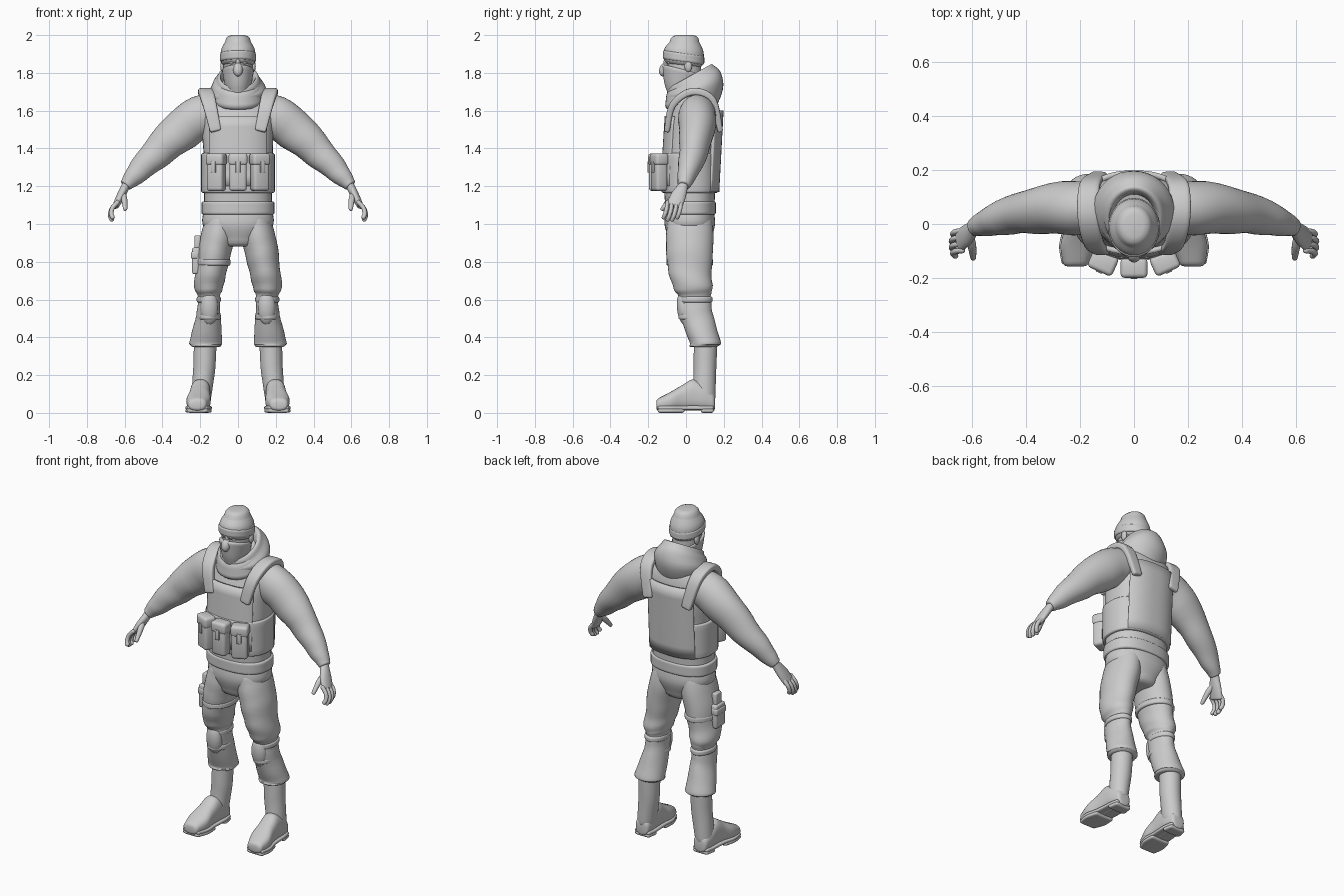
import bpy, bmesh, math
from mathutils import Vector, Matrix

if "Cube" in bpy.data.objects:
    bpy.data.objects.remove(bpy.data.objects["Cube"])

grey = bpy.data.materials.new("light_grey")
grey.use_nodes = True
grey.diffuse_color = (0.6, 0.6, 0.6, 1)
grey.node_tree.nodes["Principled BSDF"].inputs["Base Color"].default_value = grey.diffuse_color
X, Y, Z = Matrix.Identity(3)


def finish(name, bm, mirror=False):
    bmesh.ops.recalc_face_normals(bm, faces=bm.faces)
    mesh = bpy.data.meshes.new(name)
    bm.to_mesh(mesh)
    bm.free()
    mesh.materials.append(grey)
    part = bpy.data.objects.new(name, mesh)
    bpy.context.collection.objects.link(part)
    bpy.ops.object.select_all(action='DESELECT')
    part.select_set(True)
    bpy.context.view_layer.objects.active = part
    bpy.ops.object.shade_smooth_by_angle(angle=math.radians(50))
    if mirror:
        part.modifiers.new("mirror", 'MIRROR')
    return part


def ring(z, wide, deep, x=0.0, y=0.02, tilt=0.0):
    """A level ring of the given half width and half depth, tilted along y."""
    return (x, y, z, wide, deep, tilt)


def spline(stations, t):
    """Smooth interpolation through the stations."""
    last = len(stations) - 1
    i = min(int(t), last - 1)
    f = t - i
    before, start, end, after = (stations[max(0, min(last, i + k))] for k in (-1, 0, 1, 2))
    result = []
    for p, a, b, n in zip(before, start, end, after):
        slope_in, slope_out = (b - p) / 2, (n - a) / 2
        ease = f * f * (3 - 2 * f)
        result.append(a + (b - a) * ease + slope_in * f * (1 - f) ** 2 - slope_out * f * f * (1 - f))
    return result


def rounded_end(path, radius):
    """Extra rings that round off the last ring of a path."""
    tip, previous = path[-1], path[-2]
    heading = (Vector(tip[:3]) - Vector(previous[:3])).normalized()
    radius = min(radius, tip[3], tip[4])
    extra = []
    for step in (1, 2, 3):
        angle = step * math.pi / 6
        place = Vector(tip[:3]) + heading * radius * math.sin(angle)
        shrink = radius * (1 - math.cos(angle)) * 0.98
        extra.append([*place, tip[3] - shrink, tip[4] - shrink, tip[5]])
    return extra


def loft(name, stations, mode='LEVEL', power=2.0, arc=None, wrinkle=0.0, mirror=False, cap=0.01, segments=36):
    """Skin rings that stand level, upright (facing y) or square to their path."""
    stations = [tuple(s) + (0,) * (6 - len(s)) for s in stations]
    steps = 5 * (len(stations) - 1)
    path = [spline(stations, i / 5) for i in range(steps + 1)]
    if not arc:
        head = rounded_end(path[::-1], cap)
        path = head[::-1] + path + rounded_end(path, cap)
    bm, rings = bmesh.new(), []
    low, high = arc or (0, 360)
    last = len(path) - 1
    for i, (x, y, z, wide, deep, tilt) in enumerate(path):
        across, along = X, Y + Z * tilt
        if mode == 'UPRIGHT':
            along = Z
        elif mode != 'LEVEL':
            heading = Vector(path[min(i + 1, last)][:3]) - Vector(path[max(i - 1, 0)][:3])
            heading.normalize()
            across = (mode - heading * mode.dot(heading)).normalized()
            along = heading.cross(across)
        loop = []
        for k in range(segments + bool(arc)):
            angle = math.radians(low + (high - low) * k / segments)
            c, s = math.cos(angle), math.sin(angle)
            fold = 1 + wrinkle * math.sin(1.3 * i + 2 * math.sin(angle + i / 5)) * math.sin(math.pi * i / last)
            c = math.copysign(abs(c) ** (2 / power), c) * wide * fold
            s = math.copysign(abs(s) ** (2 / power), s) * deep * fold
            loop.append(bm.verts.new(Vector((x, y, z)) + across * c + along * s))
        rings.append(loop)
    for lower, upper in zip(rings, rings[1:]):
        for k in range(segments):
            j = (k + 1) % len(lower)
            bm.faces.new((lower[k], lower[j], upper[j], upper[k]))
    if not arc:
        bm.faces.new(rings[0])
        bm.faces.new(rings[-1])
    part = finish(name, bm, mirror)
    if arc:
        shell = part.modifiers.new("thickness", 'SOLIDIFY')
        shell.thickness, shell.offset = 0.02, 0


def blob(name, centre, radii, mirror=False, turn=0.0, lean=0.0):
    bm = bmesh.new()
    bmesh.ops.create_uvsphere(bm, u_segments=24, v_segments=14, radius=1)
    place = Matrix.Translation(centre) @ Matrix.Rotation(turn, 4, 'Z') @ Matrix.Rotation(lean, 4, 'X')
    bmesh.ops.transform(bm, matrix=place @ Matrix.Diagonal((*radii, 1)), verts=bm.verts)
    finish(name, bm, mirror)


def box(name, centre, size, turn=0.0):
    bm = bmesh.new()
    bmesh.ops.create_cube(bm, size=1)
    bmesh.ops.scale(bm, vec=size, verts=bm.verts)
    bmesh.ops.bevel(bm, geom=bm.edges[:], offset=min(size) / 4, segments=3, profile=0.5, affect='EDGES')
    place = Matrix.Translation(centre) @ Matrix.Rotation(turn, 4, 'Z')
    bmesh.ops.transform(bm, matrix=place, verts=bm.verts)
    finish(name, bm)


def band(name, low, high, wide, deep, **where):
    """A soft-edged strip of cloth around a limb or the body."""
    options = {key: where.pop(key) for key in ("power", "mirror") if key in where}
    loft(name, [ring(low + 0.01, wide, deep, **where), ring(high - 0.01, wide, deep, **where)], **options)


# Jacket with gathered hem and puffed sleeves
loft("jacket", [ring(1.08, .18, .13), ring(1.3, .18, .14), ring(1.5, .19, .145, y=.035),
                ring(1.63, .19, .12, y=.05), ring(1.71, .1, .09, y=.05)], power=2.4, wrinkle=.006)
band("jacket_hem", 1.05, 1.12, .193, .138, power=2.4)
loft("sleeve", [(.1, .06, 1.6, .09, .09), (.23, .06, 1.55, .1, .115), (.4, .045, 1.405, .08, .09),
                (.53, .01, 1.275, .055, .06), (.59, -.01, 1.21, .035, .035)], Y, wrinkle=.035, mirror=True)

# Plate carrier: front and back panels, waist band, straps
for name, low, high, middle in (("chest_panel", 1.2, 1.57, -90), ("back_panel", 1.17, 1.6, 90)):
    loft(name, [ring(low, .19, .146), ring(high, .19, .146, y=.043)], power=2.4, arc=(middle - 48, middle + 48))
band("waist_band", 1.165, 1.375, .195, .151, power=2.4)
loft("shoulder_strap", [(.12, -.1, 1.5, .03, .015), (.15, -.07, 1.63, .036, .018), (.17, .03, 1.7, .04, .02),
                        (.165, .14, 1.66, .038, .018), (.13, .18, 1.5, .03, .015)], X, power=4, mirror=True)

# Magazine pouches with flaps and pull tabs
for name, side in (("left", 1), ("middle", 0), ("right", -1)):
    turn = side * 0.42
    spot = Vector((side * 0.115, abs(side) * 0.02 - 0.163, 1.272))
    outward = Vector((math.sin(turn), -math.cos(turn), 0))
    box(name + "_pouch", spot, (.092, .066, .195), turn)
    box(name + "_pouch_flap", spot + Z * 0.07, (.1, .074, .064), turn)
    box(name + "_pouch_tab", spot + outward * 0.035 + Z * 0.03, (.025, .012, .06), turn)

# Hood bunched around the neck, with an inner lining and a front fold
loft("hood", [ring(1.6, .13, .11, y=.04), ring(1.7, .15, .15, y=.05, tilt=.25),
              ring(1.76, .12, .13, y=.035, tilt=.5), ring(1.78, .095, .11, y=.015, tilt=.55),
              ring(1.72, .075, .09, y=.015, tilt=.4)], wrinkle=.02)
loft("collar_fold", [ring(1.66, .135, .13, tilt=.25), ring(1.72, .125, .125, tilt=.35)], cap=.03)

# Head, knitted hat, face mask
loft("head", [ring(1.66, .06, .06, y=.01), ring(1.8, .076, .09, y=-.01), ring(1.94, .075, .085, y=-.01)])
loft("hat", [ring(1.87, .092, .105, y=-.013, tilt=-.14), ring(1.92, .09, .103, y=-.01, tilt=-.1),
             ring(1.965, .068, .078, y=-.008)], cap=.035)
band("hat_brim", 1.858, 1.905, .096, .11, y=-.013, tilt=-.14)
loft("face_mask", [ring(1.7, .06, .075, y=-.025), ring(1.74, .071, .09, y=-.025, tilt=-.1),
                   ring(1.81, .084, .106, y=-.022, tilt=-.25)])
blob("masked_nose", (0, -.115, 1.818), (.026, .026, .038), lean=-.35)
blob("nose_bridge", (0, -.105, 1.855), (.012, .014, .03))
blob("brow", (.035, -.09, 1.874), (.03, .012, .008), mirror=True, turn=.35)
blob("eye", (.034, -.088, 1.855), (.015, .012, .01), mirror=True, turn=.3)
blob("ear", (.082, .012, 1.835), (.012, .02, .03), mirror=True)

# Hands with curled fingers
loft("palm", [(.59, -.01, 1.21, .024, .022), (.62, -.04, 1.15, .04, .022), (.645, -.06, 1.1, .042, .018)],
     Y, mirror=True)
for k, name in enumerate(("little", "ring", "middle", "index")):
    knuckle = Vector((0.638, -0.026 - 0.024 * k, 1.115))
    reach = 1.15 if name in ("ring", "middle") else 1
    bends = ((0, 0, 0), (.026, -.004, -.03), (.033, -.012, -.06), (.026, -.02, -.08))
    loft(name + "_finger", [(*(knuckle + Vector(bend) * reach), .011, .012) for bend in bends],
         Y, mirror=True, segments=12)
loft("thumb", [(.61, -.04, 1.165, .015, .016), (.602, -.08, 1.13, .016, .016), (.597, -.125, 1.08, .011, .011)],
     X, mirror=True, segments=14)

# Trousers gathered over the boots, with padded knees
loft("trouser_seat", [ring(1.1, .172, .122), ring(1, .188, .134), ring(.92, .12, .11)], power=2.2, cap=.04)
loft("trouser_leg", [ring(1.02, .085, .118, x=.09), ring(.9, .092, .126, x=.115), ring(.76, .083, .115, x=.14),
                     ring(.66, .076, .103, x=.156, y=.037), ring(.615, .058, .086, x=.153, y=.045),
                     ring(.52, .064, .088, x=.157, y=.055), ring(.38, .086, .083, x=.17, y=.1),
                     ring(.36, .082, .08, x=.17, y=.1)], wrinkle=.022, mirror=True, cap=.015)
blob("knee_pad", (.152, -.012, .555), (.047, .036, .09), mirror=True, lean=.1)
for name, height in (("lower_knee_strap", 0.51), ("upper_knee_strap", 0.6)):
    band(name, height - .016, height + .016, .064, .09, x=.155, y=.05, mirror=True)

# Boots: shaft, foot, and a sole split into heel and tread
loft("boot_shaft", [ring(.38, .06, .062, x=.172, y=.103), ring(.22, .058, .06, x=.18, y=.1),
                    ring(.08, .052, .06, x=.195, y=.095)], wrinkle=.01, mirror=True)
foot = [(.196, .135, .045, .1), (.197, .09, .053, .14), (.199, .035, .054, .165),
        (.203, -.02, .056, .135), (.209, -.08, .064, .1), (.215, -.138, .05, .07)]
loft("boot_foot", [(x, y, high / 2 + .012, wide, high / 2) for x, y, wide, high in foot],
     'UPRIGHT', 2.5, mirror=True, cap=.02)
for name, rows, height in (("sole", foot, .027), ("heel", foot[:2], .012), ("tread", foot[3:], .012)):
    loft("boot_" + name, [(x, y, height, wide + .005, .012) for x, y, wide, high in rows],
         'UPRIGHT', 4, mirror=True, cap=.012)

# Thigh pouch and its strap
for name, spot, size in (("", (-.222, .01, .805), (.042, .09, .14)), ("_top", (-.214, .01, .9), (.032, .055, .08)),
                         ("_flap", (-.228, .01, .835), (.042, .096, .04))):
    box("thigh_pouch" + name, spot, size)
band("thigh_strap", .78, .815, .091, .124, x=-.13)
